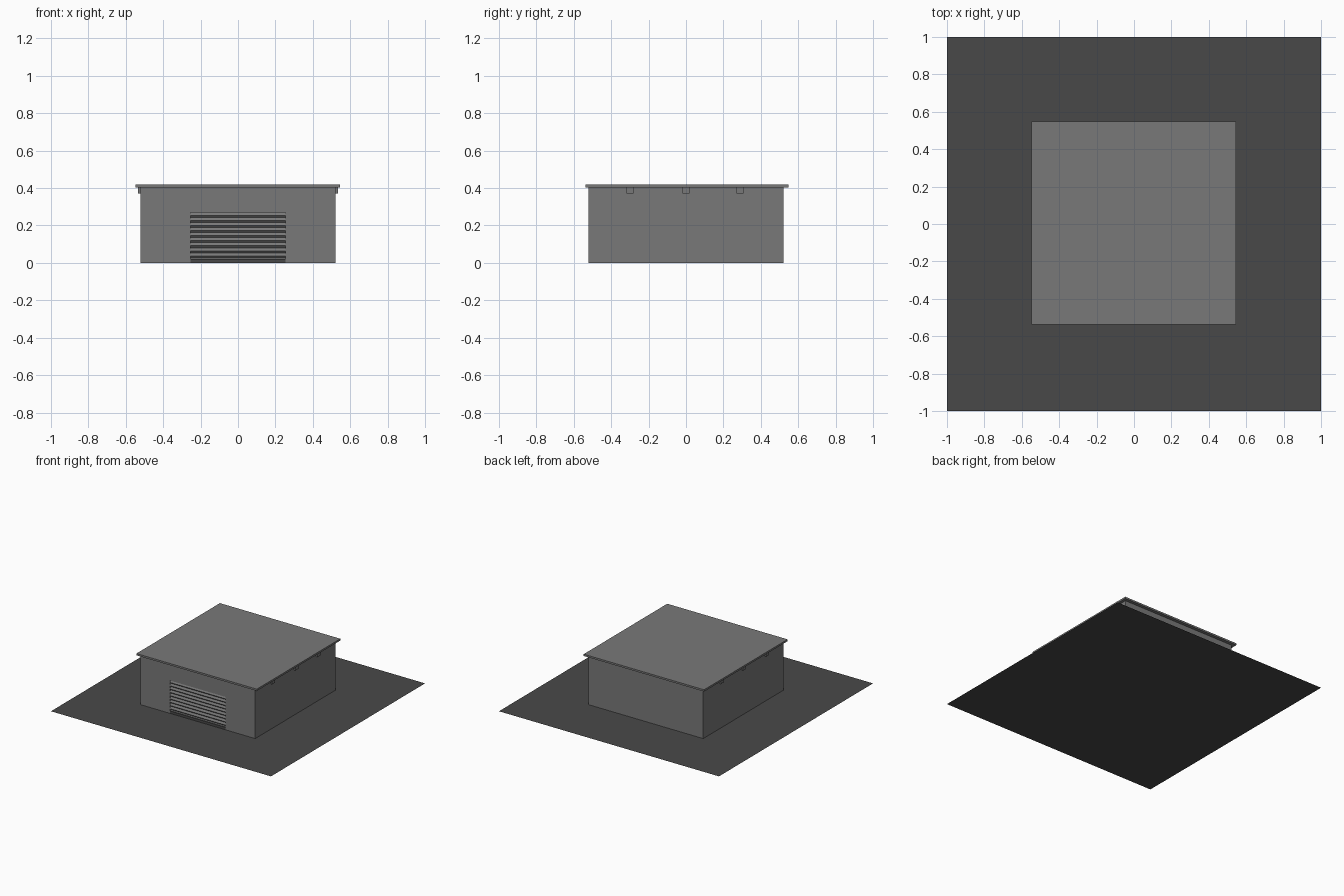
import bpy

if "Cube" in bpy.data.objects:
    bpy.data.objects.remove(bpy.data.objects["Cube"])

def material(name, v):
    m = bpy.data.materials.new(name)
    m.diffuse_color = (v, v, v, 1)
    m.use_nodes = True
    m.node_tree.nodes["Principled BSDF"].inputs["Base Color"].default_value = m.diffuse_color
    return m

GREY = material("concrete grey", 0.19)
DARK = material("asphalt grey", 0.066)

def mesh(name, verts, faces, mat):
    me = bpy.data.meshes.new(name)
    me.from_pydata(verts, [], faces)
    me.materials.append(mat)
    ob = bpy.data.objects.new(name, me)
    bpy.context.collection.objects.link(ob)
    return ob

def box(name, x0, x1, y0, y1, z0, z1, mat):
    v = [(x, y, z) for z in (z0, z1) for x, y in ((x0, y0), (x1, y0), (x1, y1), (x0, y1))]
    f = [(3, 2, 1, 0), (4, 5, 6, 7), (0, 1, 5, 4), (1, 2, 6, 5), (2, 3, 7, 6), (3, 0, 4, 7)]
    return mesh(name, v, f, mat)

W, H = 0.522, 0.404          # wall half width and height
DX, DZ = 0.254, 0.27         # door half width and height
YIN = -0.505                 # back of the door recess

# ground sheet
mesh("ground", [(-1, -1, 0), (1, -1, 0), (1, 1, 0), (-1, 1, 0)], [(0, 1, 2, 3)], DARK)

# side and back walls
plan = [(W, -W), (W, W), (-W, W), (-W, -W)]
mesh("side_and_back_walls", [(x, y, z) for z in (0, H) for x, y in plan],
     [(i, i + 1, i + 5, i + 4) for i in range(3)], GREY)

# front wall with a door opening and its reveals
outline = [(-W, 0), (-DX, 0), (-DX, DZ), (DX, DZ), (DX, 0), (W, 0), (W, H), (-W, H)]
inner = outline[1:5]
verts = [(x, -W, z) for x, z in outline] + [(x, YIN, z) for x, z in inner]
mesh("front_wall", verts,
     [tuple(range(8)), (1, 8, 9, 2), (2, 9, 10, 3), (3, 10, 11, 4)], GREY)

# roller door: sawtooth slats run across the opening
N = 10
step = DZ / N
prof = []
for i in range(N):
    z = i * step
    prof += [(-0.511, z), (-0.521, z + step * 0.4)]
prof.append((-0.511, DZ))
n = len(prof)
mesh("roller_door", [(x, y, z) for x in (-DX, DX) for y, z in prof],
     [(i, i + n, i + n + 1, i + 1) for i in range(n - 1)], GREY)
box("door_bottom_seal", -DX, DX, -0.522, -0.51, 0, 0.02, DARK)

# roof slab
box("roof", -0.548, 0.546, -0.536, 0.548, 0.403, 0.418, GREY)

# small brackets under the eaves on both sides
for s, side in ((-1, "left"), (1, "right")):
    for k, y in enumerate((-0.299, 0.001, 0.289)):
        x0, x1 = sorted((s * 0.515, s * 0.534))
        box(f"{side}_bracket_{k + 1}", x0, x1, y - 0.019, y + 0.019, 0.37, 0.404, GREY)
